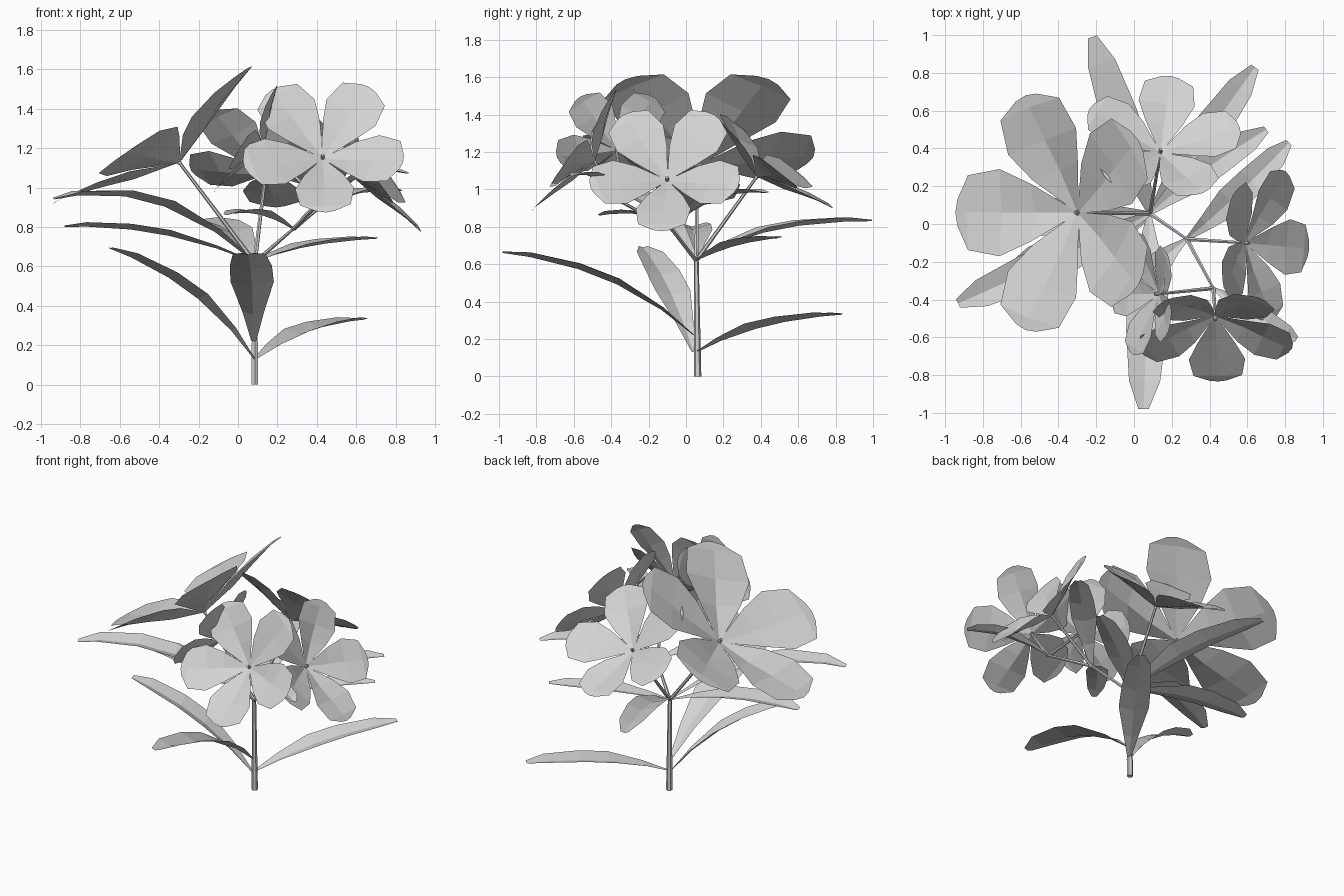
import bpy
import bmesh
from math import cos, sin, tau
from mathutils import Vector

cube = bpy.data.objects.get("Cube")
if cube:
    bpy.data.objects.remove(cube, do_unlink=True)

grey = bpy.data.materials.new("plain grey")
grey.use_nodes = True
grey.diffuse_color = (0.65, 0.65, 0.65, 1)
grey.node_tree.nodes["Principled BSDF"].inputs["Base Color"].default_value = (0.65, 0.65, 0.65, 1)


def make_object(name, bm):
    mesh = bpy.data.meshes.new(name)
    bm.to_mesh(mesh)
    bm.free()
    mesh.materials.append(grey)
    obj = bpy.data.objects.new(name, mesh)
    bpy.context.collection.objects.link(obj)


def blade(bm, rows):
    """Skin rows of (left, middle, right) points into a folded strip."""
    grid = [[bm.verts.new(p) for p in row] for row in rows]
    for a, b in zip(grid, grid[1:]):
        for i in range(2):
            bm.faces.new((a[i], a[i + 1], b[i + 1], b[i]))


def tube(bm, start, end, r1, r2):
    """Six-sided tapering stalk between two points."""
    start, end = Vector(start), Vector(end)
    axis = end - start
    made = bmesh.ops.create_cone(bm, cap_ends=True, segments=6, radius1=r1,
                                 radius2=r2, depth=axis.length)["verts"]
    bmesh.ops.rotate(bm, verts=made, matrix=axis.to_track_quat("Z", "Y").to_matrix())
    bmesh.ops.translate(bm, verts=made, vec=(start + end) / 2)


# Petal outline: distance along, half width, rise of vein, rise of edge
PETAL = [(0.02, 0.02, 0.0, 0.0), (0.36, 0.24, 0.09, 0.16), (0.62, 0.36, 0.19, 0.235),
         (0.9, 0.31, 0.29, 0.29), (1.0, 0.11, 0.30, 0.30)]


def flower(name, centre, normal, first, radius):
    centre, n = Vector(centre), Vector(normal).normalized()
    first = Vector(first)
    e1 = (first - n * first.dot(n)).normalized()
    e2 = n.cross(e1)
    bm = bmesh.new()
    for k in range(5):
        a = tau * k / 5
        along = e1 * cos(a) + e2 * sin(a)
        side = n.cross(along)
        rows = []
        for u, w, vein, edge in PETAL:
            mid = centre + along * u * radius
            rows.append((mid + (n * edge - side * w) * radius,
                         mid + (along * 0.02 * u + n * vein) * radius,
                         mid + (n * edge + side * w) * radius))
        blade(bm, rows)
    # Small button in the heart of the flower
    tube(bm, centre - n * 0.01, centre + n * 0.025, 0.012, 0.008)
    make_object(name, bm)


# Leaf outline: position along, share of the half width
LEAF = [(0, 0.12), (0.2, 0.5), (0.45, 1.0), (0.65, 0.97), (0.88, 0.75), (1, 0.25)]


def leaf(name, base, mid, tip, half):
    base, mid, tip = Vector(base), Vector(mid), Vector(tip)
    handle = mid * 2 - (base + tip) / 2
    side = (tip - base).cross(Vector((0, 0, 1))).normalized()
    bm = bmesh.new()
    rows = []
    for t, w in LEAF:
        p = base * (1 - t) ** 2 + handle * 2 * t * (1 - t) + tip * t * t
        tangent = (handle - base) * (1 - t) + (tip - handle) * t
        up = side.cross(tangent).normalized()
        lift = up * half * w * 0.3
        rows.append((p - side * half * w + lift, p, p + side * half * w + lift))
    blade(bm, rows)
    make_object(name, bm)


# Flower hearts and branching points
big = (-0.30, 0.06, 1.13)
left = (0.59, -0.10, 1.05)
front = (0.43, -0.49, 1.15)
back = (0.14, 0.38, 1.07)
small = (0.13, -0.37, 1.21)
crown = (0.085, 0.055, 0.62)
fork = (0.28, -0.08, 0.79)
twig = (0.42, -0.34, 0.93)

# Stem and branches
bm = bmesh.new()
tube(bm, (0.085, 0.062, 0), crown, 0.02, 0.013)
for a, b in ((crown, big), (crown, back), (crown, fork), (fork, left),
             (fork, twig), (twig, front), (twig, small)):
    tube(bm, a, b, 0.012, 0.008)
make_object("stem", bm)

# Flowers
flower("large_flower", big, (-0.57, 0, 0.82), (-1, 0, -0.7), 0.64)
flower("left_flower", left, (0.82, -0.08, 0.57), (0, 0, -1), 0.41)
flower("front_flower", front, (0, -0.82, 0.57), (0.03, 0, -1), 0.415)
flower("back_flower", back, (0.08, 0.63, 0.78), (0.1, 0.8, -0.6), 0.415)
flower("small_flower", small, (-0.85, 0, 0.5), (0, 0, -1), 0.33)

# Leaves low on the stem
leaf("front_low_leaf", (0.08, 0.04, 0.22), (0.07, -0.42, 0.515), (0.05, -0.98, 0.66), 0.11)
leaf("right_low_leaf", (0.08, 0.04, 0.13), (-0.24, -0.09, 0.465), (-0.65, -0.23, 0.69), 0.1)
leaf("back_low_leaf", (0.09, 0.06, 0.13), (0.34, 0.41, 0.265), (0.64, 0.83, 0.33), 0.095)

# Leaves around the crown
leaf("right_leaf", crown, (-0.40, 0.04, 0.765), (-0.88, 0.03, 0.80), 0.1)
leaf("right_front_leaf", crown, (-0.42, -0.19, 0.92), (-0.93, -0.42, 0.94), 0.1)
leaf("back_leaf", crown, (-0.04, 0.46, 0.78), (-0.22, 0.99, 0.83), 0.1)
leaf("left_back_leaf", crown, (0.35, 0.27, 0.70), (0.70, 0.50, 0.74), 0.08)

# Leaves on the branches
leaf("fork_left_leaf", fork, (0.54, 0.15, 0.95), (0.82, 0.43, 0.98), 0.08)
leaf("fork_front_leaf", fork, (0.10, -0.24, 0.865), (-0.06, -0.46, 0.86), 0.07)
leaf("twig_leaf", twig, (0.64, -0.48, 1.06), (0.86, -0.61, 1.07), 0.06)
